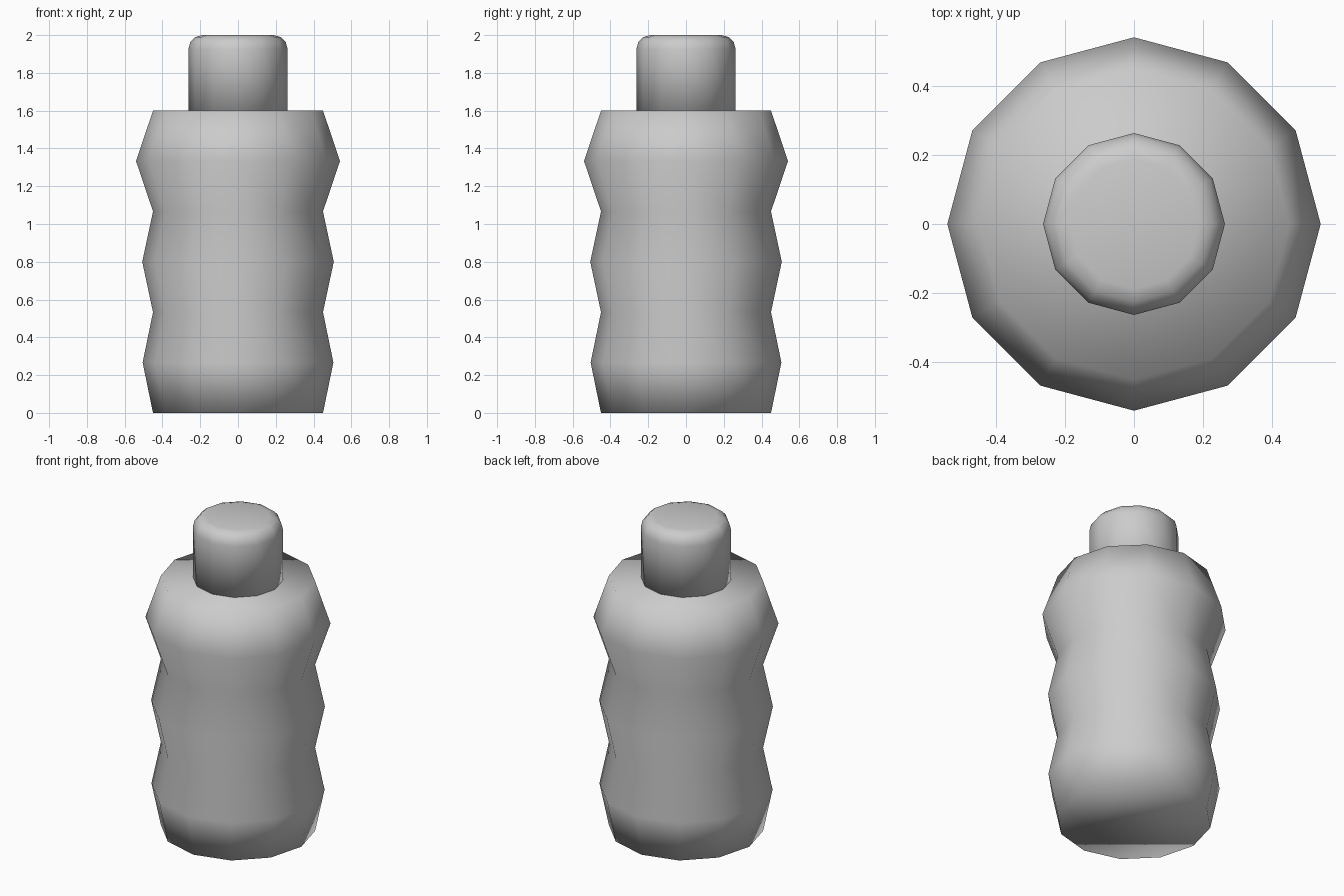
import bpy
import bmesh
from math import sin, cos, pi

if "Cube" in bpy.data.objects:
    bpy.data.objects.remove(bpy.data.objects["Cube"])

SIDES = 12


def lathe(name, profile):
    """Spin (radius, z) rings around z, close both ends, shade smooth."""
    bm = bmesh.new()
    rings = [[bm.verts.new((r * sin(2 * pi * i / SIDES), r * cos(2 * pi * i / SIDES), z))
              for i in range(SIDES)] for r, z in profile]
    for low, high in zip(rings, rings[1:]):
        for i in range(SIDES):
            j = (i + 1) % SIDES
            bm.faces.new((low[i], low[j], high[j], high[i]))
    bm.faces.new(rings[0])
    bm.faces.new(rings[-1])
    bmesh.ops.recalc_face_normals(bm, faces=bm.faces)
    for f in bm.faces:
        f.smooth = True
    mesh = bpy.data.meshes.new(name)
    bm.to_mesh(mesh)
    bm.free()
    obj = bpy.data.objects.new(name, mesh)
    bpy.context.collection.objects.link(obj)
    return obj


# Wavy bottle body: evenly spaced rings of alternating radius
radii = [0.45, 0.505, 0.45, 0.507, 0.45, 0.54, 0.45]
lathe("bottle_body", [(r, 1.6 * i / 6) for i, r in enumerate(radii)])

# Cap with a rounded top edge
R, B, STEPS = 0.263, 0.075, 3
rounded = [(R - B + B * cos(a), 2 - B + B * sin(a))
           for a in (pi / 2 * k / STEPS for k in range(STEPS + 1))]
lathe("bottle_cap", [(R, 1.56)] + rounded)
